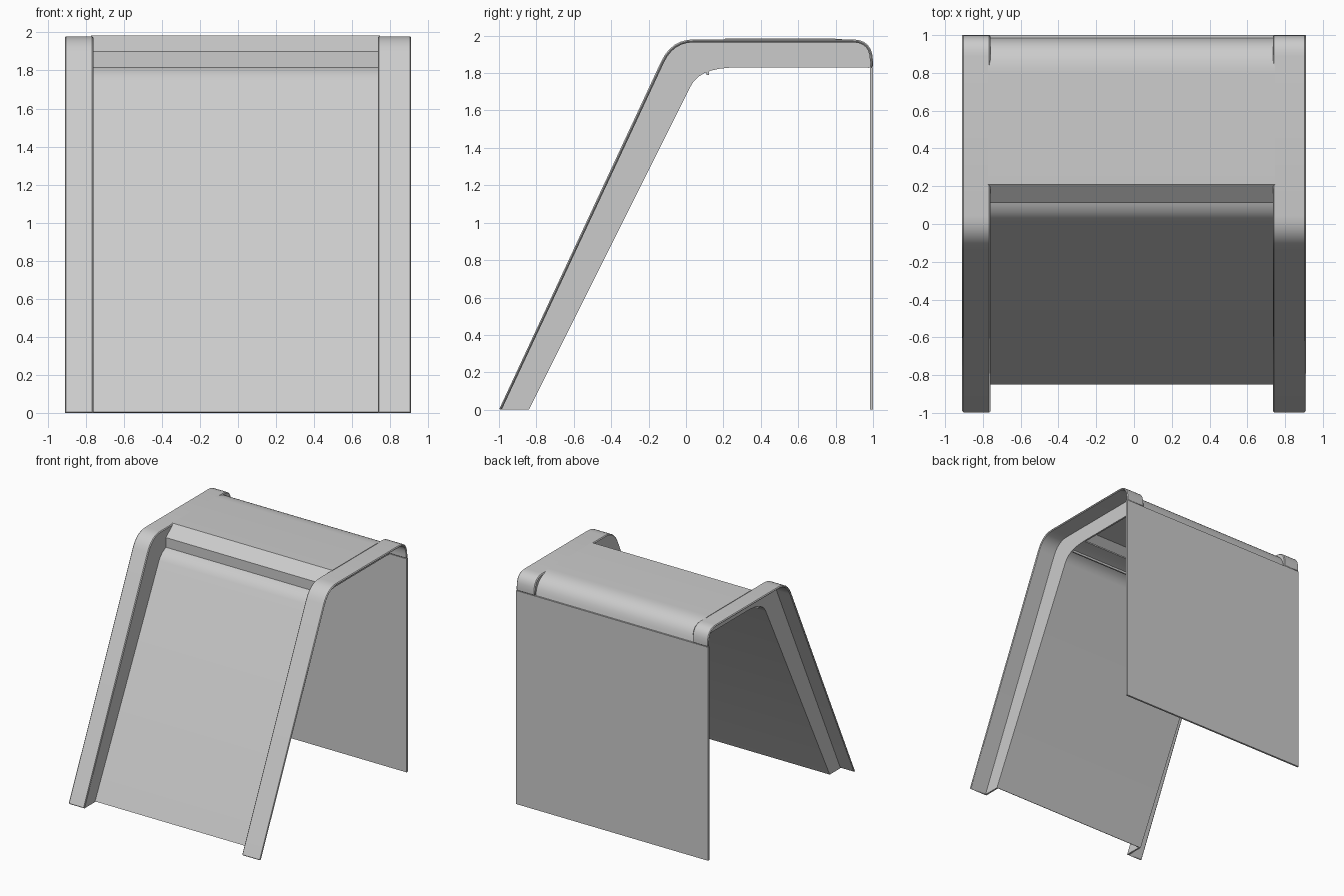
import bpy, bmesh, math
from mathutils import Vector

cube = bpy.data.objects.get("Cube")
if cube:
    bpy.data.objects.remove(cube, do_unlink=True)

grey = bpy.data.materials.new("plain_grey")
grey.use_nodes = True
grey.diffuse_color = (0.6, 0.6, 0.6, 1)
grey.node_tree.nodes["Principled BSDF"].inputs["Base Color"].default_value = (0.6, 0.6, 0.6, 1)

SHEET = 0.016


def bend(points, steps=6):
    """Round the corners of a (y, z, length before, length after) path."""
    path = []
    for i, (y, z, before, after) in enumerate(points):
        p = Vector((y, z))
        if not before:
            path.append(p)
            continue
        a = p + (Vector(points[i - 1][:2]) - p).normalized() * before
        b = p + (Vector(points[i + 1][:2]) - p).normalized() * after
        for s in range(steps + 1):
            t = s / steps
            path.append(a * (1 - t) ** 2 + p * 2 * t * (1 - t) + b * t ** 2)
    return path


def offset(path, amount):
    """Shift a path to its right-hand side, keeping it above the floor."""
    result = []
    for i, p in enumerate(path):
        dirs = []
        if i:
            dirs.append((p - path[i - 1]).normalized())
        if i < len(path) - 1:
            dirs.append((path[i + 1] - p).normalized())
        normals = [Vector((d.y, -d.x)) for d in dirs]
        n = sum(normals, Vector((0, 0))).normalized()
        q = p + n * amount / max(n.dot(normals[0]), 0.5)
        result.append(Vector((q.x, max(q.y, 0))))
    return result


def extrude(name, outline, x0, x1, chamfer=0):
    """Extrude a closed side outline across x."""
    bm = bmesh.new()
    face = bm.faces.new([bm.verts.new((x0, p.x, p.y)) for p in outline])
    grown = bmesh.ops.extrude_face_region(bm, geom=[face])["geom"]
    verts = [g for g in grown if isinstance(g, bmesh.types.BMVert)]
    bmesh.ops.translate(bm, vec=(x1 - x0, 0, 0), verts=verts)
    bmesh.ops.recalc_face_normals(bm, faces=bm.faces)
    mesh = bpy.data.meshes.new(name)
    bm.to_mesh(mesh)
    bm.free()
    mesh.materials.append(grey)
    obj = bpy.data.objects.new(name, mesh)
    bpy.context.collection.objects.link(obj)
    if chamfer:
        mod = obj.modifiers.new("chamfer", 'BEVEL')
        mod.width = chamfer
        mod.segments = 1
        mod.limit_method = 'ANGLE'
        mod.angle_limit = math.radians(60)
    bpy.ops.object.select_all(action='DESELECT')
    obj.select_set(True)
    bpy.context.view_layer.objects.active = obj
    bpy.ops.object.shade_smooth_by_angle(angle=math.radians(25))
    return obj


def band(path, thickness):
    return path + offset(path, thickness)[::-1]


# Side paths
rail_path = bend([(-1, 0, 0, 0), (-0.078, 1.98, 0.13, 0.12),
                  (1, 1.98, 0.11, 0.12), (1, 1.83, 0, 0)])
under_path = bend([(-0.84, 0, 0, 0), (0.07, 1.82, 0.1, 0.16), (0.26, 1.83, 0, 0)])
roof_path = [Vector((0.11, 1.79)), Vector((0.11, 1.9))] + bend(
    [(0.21, 1.984, 0, 0), (0.95, 1.984, 0.16, 0.13), (0.986, 1.83, 0, 0)], 8)

# Rails: outward flange with a wall folded down from its inner edge
wall_outline = offset(rail_path, 0.008) + [Vector((0.99, 1.83))] + under_path[::-1]
for side, outer, inner, wall in (("right", -0.91, -0.76, -0.775),
                                 ("left", 0.91, 0.735, 0.75)):
    extrude(side + "_rail_flange", band(rail_path, SHEET), *sorted((outer, inner)), 0.007)
    extrude(side + "_rail_wall", wall_outline, *sorted((wall, inner)))

# Sloped front panel and curved roof between the rails
extrude("front_panel", band(under_path, -0.012), -0.76, 0.735)
extrude("roof_cover", band(roof_path, 0.012), -0.772, 0.747)

# Upright back sheet
extrude("back_sheet", [Vector(p) for p in ((0.984, 0), (1, 0), (1, 1.83), (0.984, 1.83))],
        -0.91, 0.91)
